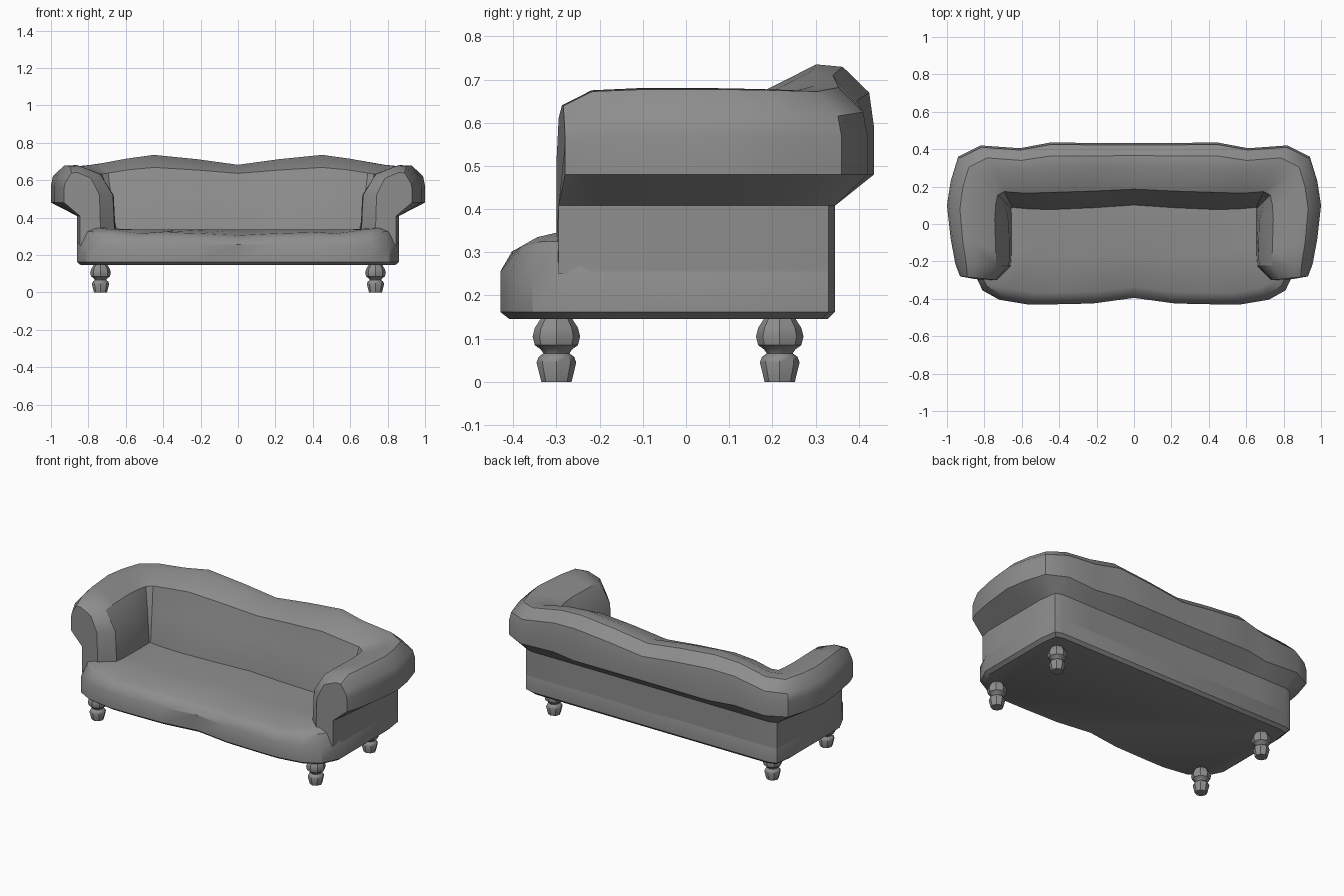
import bpy, bmesh
from math import sin, cos, tau, radians
from mathutils import Vector

cube = bpy.data.objects.get("Cube")
if cube:
    bpy.data.objects.remove(cube, do_unlink=True)

GREY = (0.27, 0.27, 0.27, 1)
upholstery = bpy.data.materials.new("mid_grey")
upholstery.use_nodes = True
upholstery.diffuse_color = GREY
upholstery.node_tree.nodes["Principled BSDF"].inputs["Base Color"].default_value = GREY


def loft(name, rings, angle=35):
    """Skin closed rings of equal length and cap both ends."""
    bm = bmesh.new()
    loops = [[bm.verts.new(p) for p in ring] for ring in rings]
    count = len(loops[0])
    for a, b in zip(loops, loops[1:]):
        for i in range(count):
            j = (i + 1) % count
            bm.faces.new((a[i], a[j], b[j], b[i]))
    bm.faces.new(loops[0])
    bm.faces.new(loops[-1])
    bmesh.ops.recalc_face_normals(bm, faces=bm.faces)
    mesh = bpy.data.meshes.new(name)
    bm.to_mesh(mesh)
    bm.free()
    mesh.materials.append(upholstery)
    obj = bpy.data.objects.new(name, mesh)
    bpy.context.collection.objects.link(obj)
    bpy.ops.object.select_all(action='DESELECT')
    obj.select_set(True)
    bpy.context.view_layer.objects.active = obj
    bpy.ops.object.shade_smooth_by_angle(angle=radians(angle))
    return obj


# Seat base: half outline as x, y and crest height, mirrored
half = [(0, -.395, .305), (.22, -.425, .315), (.45, -.43, .322), (.57, -.43, .315),
        (.72, -.405, .335), (.81, -.355, .345), (.86, -.25, .345),
        (.86, .22, .34), (.845, .33, .34), (.80, .345, .34), (0, .345, .335)]
outline = half + [(-x, y, z) for x, y, z in half[-2:0:-1]]


def base_ring(inset, z=None, drop=0):
    return [(x * (1 - inset / .86), y * (1 - inset / .4),
             c - drop if z is None else z) for x, y, c in outline]


loft("seat_base", [base_ring(.02, .145), base_ring(0, .162), base_ring(0, .255),
                   base_ring(.025, drop=.02), base_ring(.06), base_ring(.25, .335)])

# Rolled back and arms: fraction across, height, share of the crest change
roll = [(.26, .635, .6), (.63, .68, 1), (.80, .677, .95),
        (.97, .62, .9), (1, .57, .4), (1, .48, 0)]


def section(inner, outer, neck, top, bulge):
    a, b = Vector(inner), Vector(outer)
    pts = [(*a, .25), (*a, .33), (*a.lerp(b, bulge), .52)]
    pts += [(*a.lerp(b, t), z + w * (top - .68)) for t, z, w in roll]
    return pts + [(*neck, .408), (*neck, .25)]


# Stations run from the middle of the back round to the arm front
stations = [
    ((0, .10), (0, .432), (0, .345), .682, .17),
    ((.22, .085), (.22, .434), (.22, .345), .712, .17),
    ((.45, .075), (.45, .435), (.45, .345), .735, .17),
    ((.57, .08), (.61, .405), (.61, .345), .715, .17),
    ((.65, .087), (.82, .42), (.80, .345), .685, .17),
    ((.655, .082), (.94, .36), (.845, .33), .675, .14),
    ((.655, .06), (.98, .23), (.86, .22), .678, .08),
    ((.655, 0), (1, .10), (.86, .10), .68, .04),
    ((.655, -.16), (.98, -.08), (.86, -.08), .68, .03),
    ((.66, -.225), (.955, -.215), (.86, -.22), .675, .03),
    ((.735, -.30), (.93, -.28), (.845, -.295), .64, .03),
]
side = [section(*s) for s in stations]
other = [[(-x, y, z) for x, y, z in ring] for ring in side[:0:-1]]
loft("rolled_back_and_arms", other + side)

# Turned legs
turning = [(.035, 0), (.046, .045), (.041, .058), (.030, .066), (.036, .075),
           (.050, .085), (.055, .105), (.050, .125), (.034, .150)]
for fx, across in ((1, "left"), (-1, "right")):
    for y, end in ((-.30, "front"), (.217, "back")):
        rings = [[(fx * .735 + r * cos(tau * i / 8), y + r * sin(tau * i / 8), z)
                  for i in range(8)] for r, z in turning]
        loft(f"{end}_{across}_leg", rings)
